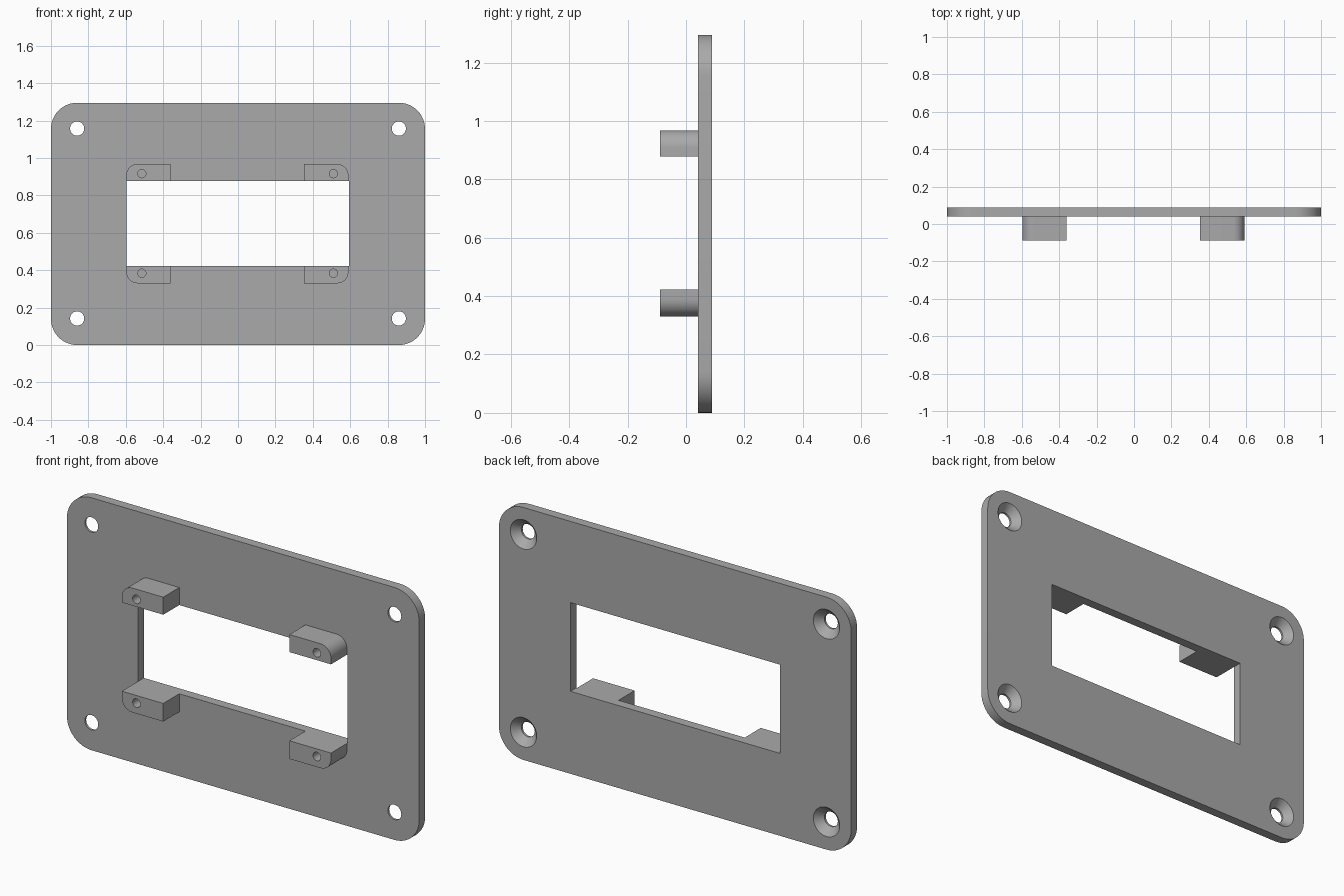
import bpy, bmesh, math

cube = bpy.data.objects.get("Cube")
if cube:
    bpy.data.objects.remove(cube, do_unlink=True)

# Single grey plastic
grey = bpy.data.materials.new("plain_grey")
grey.use_nodes = True
colour = (0.4, 0.4, 0.4, 1)
grey.diffuse_color = colour
grey.node_tree.nodes["Principled BSDF"].inputs["Base Color"].default_value = colour

FRONT, PLATE_FRONT, BACK = -0.089, 0.041, 0.089
HEIGHT = 1.295


def rounded_rect(x0, x1, z0, z1, radii, steps=12):
    """Outline in x, z; radii run lower left, lower right, upper right, upper left."""
    corners = [(x0, z0, 1, 1), (x1, z0, -1, 1), (x1, z1, -1, -1), (x0, z1, 1, -1)]
    points = []
    for i, ((x, z, sx, sz), r) in enumerate(zip(corners, radii)):
        if r == 0:
            points.append((x, z))
            continue
        for k in range(steps + 1):
            a = math.pi * (1 + i / 2 + k / steps / 2)
            points.append((x + sx * r + r * math.cos(a), z + sz * r + r * math.sin(a)))
    return points


def circle(x, z, r, steps=40):
    angles = [math.tau * k / steps for k in range(steps)]
    return [(x + r * math.cos(a), z + r * math.sin(a)) for a in angles]


def loft(name, sections):
    """Closed solid through (y, outline) sections."""
    bm = bmesh.new()
    loops = [[bm.verts.new((x, y, z)) for x, z in pts] for y, pts in sections]
    bm.faces.new(loops[0])
    bm.faces.new(loops[-1])
    for a, b in zip(loops, loops[1:]):
        for i in range(len(a)):
            j = (i + 1) % len(a)
            bm.faces.new((a[i], a[j], b[j], b[i]))
    bmesh.ops.recalc_face_normals(bm, faces=bm.faces)
    mesh = bpy.data.meshes.new(name)
    bm.to_mesh(mesh)
    bm.free()
    mesh.materials.append(grey)
    obj = bpy.data.objects.new(name, mesh)
    bpy.context.collection.objects.link(obj)
    return obj


def cut(obj, cutters):
    """Subtract the cutters, bake the result and remove them."""
    for cutter in cutters:
        mod = obj.modifiers.new("cut", "BOOLEAN")
        mod.operation = "DIFFERENCE"
        mod.solver = "EXACT"
        mod.object = cutter
    graph = bpy.context.evaluated_depsgraph_get()
    baked = bpy.data.meshes.new_from_object(obj.evaluated_get(graph))
    obj.modifiers.clear()
    obj.data = baked
    for cutter in cutters:
        bpy.data.objects.remove(cutter, do_unlink=True)


# Face plate with window and countersunk corner holes
outline = rounded_rect(-1, 1, 0, HEIGHT, [0.14] * 4)
plate = loft("face_plate", [(PLATE_FRONT, outline), (BACK, outline)])
window = rounded_rect(-0.597, 0.594, 0.423, 0.878, [0] * 4)
cutters = [loft("window_cutter", [(0, window), (0.2, window)])]
for x in (-0.86, 0.86):
    for z in (0.142, HEIGHT - 0.138):
        rings = [(0, 0.038), (0.052, 0.038), (BACK, 0.075), (0.1, 0.075)]
        cutters.append(loft("screw_cutter", [(y, circle(x, z, r)) for y, r in rings]))
cut(plate, cutters)
parts = [plate]

# Mounting blocks, each with one rounded outer corner and a blind pilot hole
ROUND = 0.06
for side, x0, x1, hole_x in (("right", -0.597, -0.362, -0.514), ("left", 0.354, 0.59, 0.51)):
    for level, z0, z1, hole_z in (("lower", 0.33, 0.423, 0.384), ("upper", 0.878, 0.968, 0.916)):
        outer = {("right", "lower"): 0, ("left", "lower"): 1,
                 ("left", "upper"): 2, ("right", "upper"): 3}[side, level]
        radii = [ROUND if i == outer else 0 for i in range(4)]
        pts = rounded_rect(x0, x1, z0, z1, radii)
        block = loft(f"{level}_{side}_mount", [(FRONT, pts), (PLATE_FRONT, pts)])
        hole = circle(hole_x, hole_z, 0.022, 24)
        cut(block, [loft("pilot_cutter", [(FRONT - 0.05, hole), (PLATE_FRONT - 0.01, hole)])])
        parts.append(block)

# Smooth curved walls, crisp edges
bpy.ops.object.select_all(action="DESELECT")
for part in parts:
    part.select_set(True)
bpy.context.view_layer.objects.active = plate
bpy.ops.object.shade_smooth_by_angle(angle=math.radians(30))
